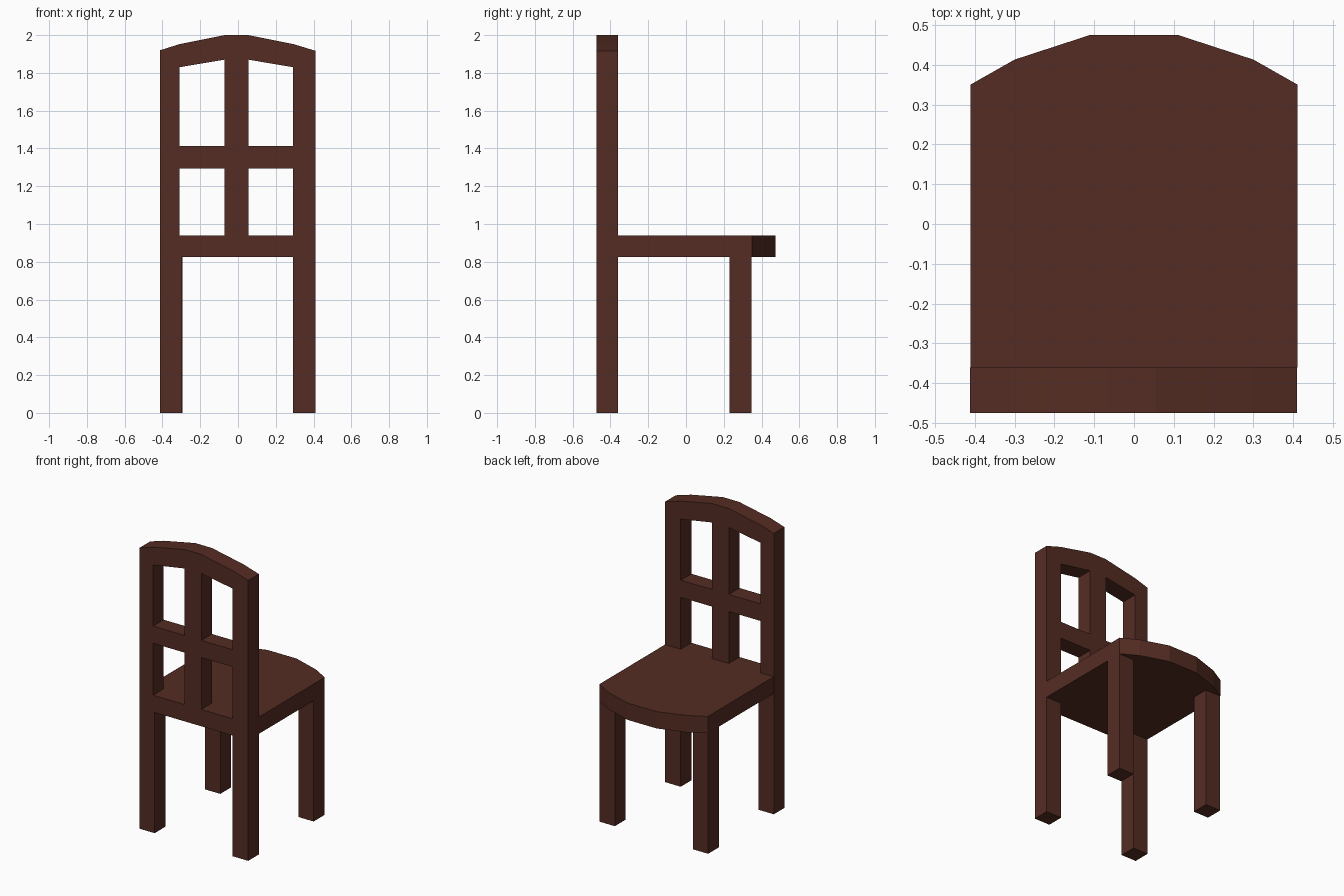
import bpy, bmesh
from mathutils import Vector

if "Cube" in bpy.data.objects:
    bpy.data.objects.remove(bpy.data.objects["Cube"])

wood = bpy.data.materials.new("dark brown wood")
wood.diffuse_color = (0.089, 0.0252, 0.0168, 1)
wood.use_nodes = True
wood.node_tree.nodes["Principled BSDF"].inputs["Base Color"].default_value = wood.diffuse_color


def prism(name, loops, to3d, depth):
    """Fill the outline (first loop) minus holes (other loops), then extrude."""
    bm = bmesh.new()
    edges = []
    for pts in loops:
        vs = [bm.verts.new(to3d(*p)) for p in pts]
        edges += [bm.edges.new((vs[i - 1], vs[i])) for i in range(len(vs))]
    if len(loops) == 1:
        bm.faces.new(list(bm.verts))
    else:
        bmesh.ops.triangle_fill(bm, use_beauty=True, edges=edges,
                                normal=Vector(depth).normalized())
    ext = bmesh.ops.extrude_face_region(bm, geom=bm.faces[:], use_keep_orig=True)
    bmesh.ops.translate(bm, vec=Vector(depth),
                        verts=[g for g in ext["geom"] if isinstance(g, bmesh.types.BMVert)])
    bmesh.ops.recalc_face_normals(bm, faces=bm.faces[:])
    mesh = bpy.data.meshes.new(name)
    bm.to_mesh(mesh)
    bm.free()
    mesh.materials.append(wood)
    ob = bpy.data.objects.new(name, mesh)
    bpy.context.collection.objects.link(ob)
    return ob


BACK, INNER = -0.475, -0.36          # thickness of the backrest frame
LOW, HIGH = 0.825, 0.94              # seat underside and top

# Backrest frame with rear legs, arched top and four window openings
outline = [(-0.412, 0), (-0.298, 0), (-0.298, LOW), (0.292, LOW), (0.292, 0), (0.41, 0),
           (0.41, 1.917), (0.295, 1.952), (0.055, 2), (-0.07, 2), (-0.31, 1.952), (-0.412, 1.92)]
loops = [outline]
for x0, x1, top0, top1 in ((-0.31, -0.072, 1.83, 1.87), (0.055, 0.292, 1.87, 1.83)):
    loops.append([(x0, HIGH), (x1, HIGH), (x1, 1.295), (x0, 1.295)])
    loops.append([(x0, 1.412), (x1, 1.412), (x1, top1), (x0, top0)])
prism("backrest_and_rear_legs", loops, lambda x, z: (x, BACK, z), (0, INNER - BACK, 0))

# Seat with a faceted bowed edge
half = [(0.411, INNER), (0.411, 0.35), (0.30, 0.413), (0.11, 0.475)]
prism("seat", [half + [(-x, y) for x, y in reversed(half)]],
      lambda x, y: (x, y, LOW), (0, 0, HIGH - LOW))

# Legs under the bowed edge
for side, name in ((-1, "left_leg"), (1, "right_leg")):
    prism(name, [[(side * x, y) for x, y in
                  ((0.295, 0.23), (0.411, 0.23), (0.411, 0.348), (0.295, 0.348))]],
          lambda x, y: (x, y, 0), (0, 0, LOW))
